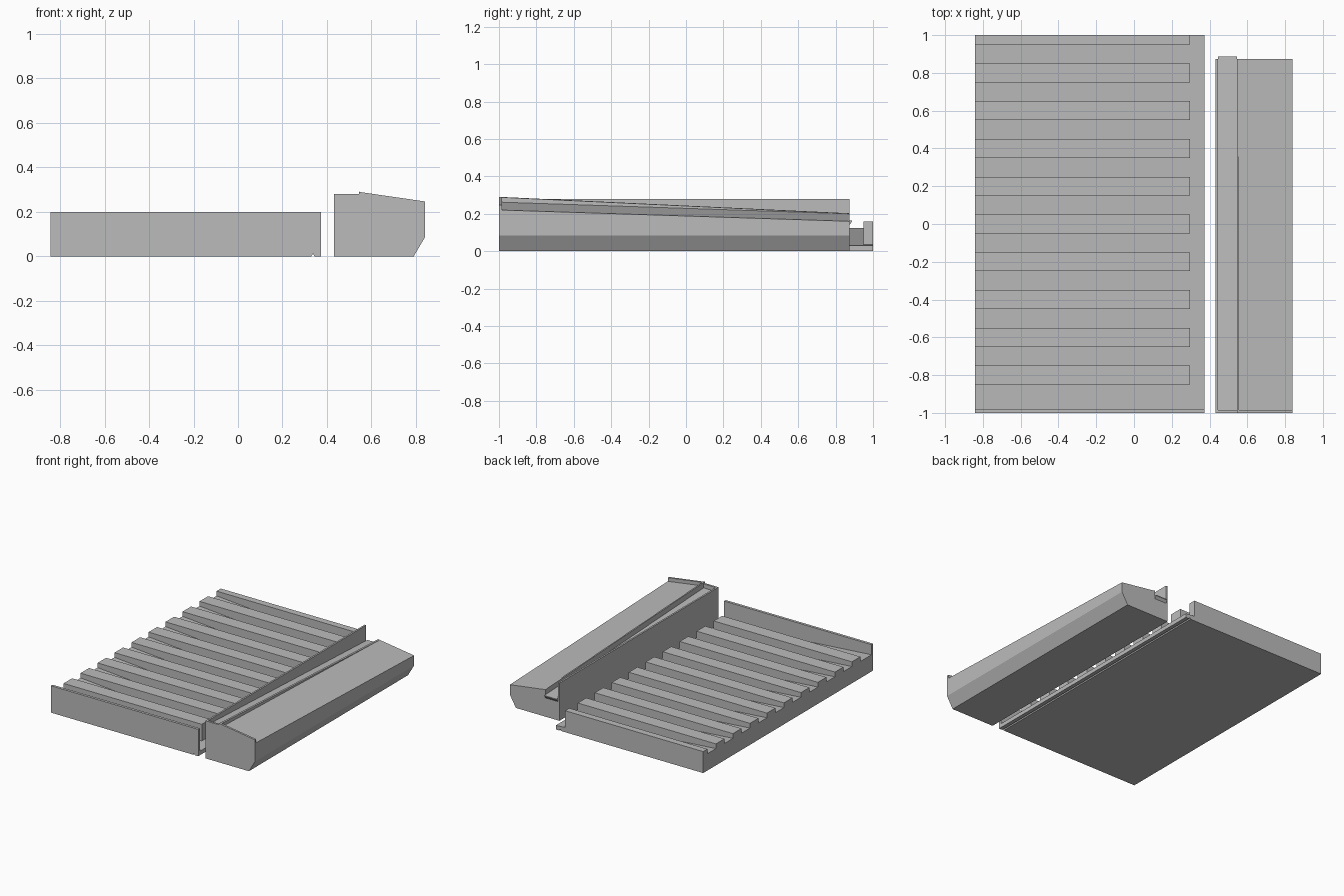
import bpy, bmesh

if "Cube" in bpy.data.objects:
    bpy.data.objects.remove(bpy.data.objects["Cube"])

grey = bpy.data.materials.new("plain_grey")
grey.diffuse_color = (0.5, 0.5, 0.5, 1)
grey.use_nodes = True
grey.node_tree.nodes["Principled BSDF"].inputs["Base Color"].default_value = grey.diffuse_color


def loft(name, y0, front, y1, back=None):
    """Solid between an (x, z) profile at y0 and a matching one at y1."""
    bm = bmesh.new()
    a = [bm.verts.new((x, y0, z)) for x, z in front]
    b = [bm.verts.new((x, y1, z)) for x, z in (back or front)]
    bm.faces.new(a)
    bm.faces.new(b[::-1])
    n = len(a)
    for i in range(n):
        j = (i + 1) % n
        bm.faces.new((a[i], b[i], b[j], a[j]))
    bmesh.ops.recalc_face_normals(bm, faces=bm.faces)
    mesh = bpy.data.meshes.new(name)
    bm.to_mesh(mesh)
    bm.free()
    mesh.materials.append(grey)
    obj = bpy.data.objects.new(name, mesh)
    bpy.context.collection.objects.link(obj)
    return obj


LEFT, EDGE, RIB_END = -0.842, 0.373, 0.297


def floor_z(x):
    """Height of the tray floor, which drains towards its right edge."""
    return 0.125 + (x - LEFT) * (0.03 - 0.125) / (EDGE - LEFT)


# Tray base, with a drip groove under its right edge
underside = [(LEFT, 0), (0.33, 0), (0.337, 0.012), (0.344, 0), (EDGE, 0)]
loft("tray_base", -0.98, underside + [(EDGE, 0.03), (LEFT, 0.125)], 1)

# Upright wall at the front of the tray
loft("tray_front_wall", -1, underside + [(EDGE, 0.2), (LEFT, 0.2)], -0.98)

# Level ribs rising from the sloping floor; the last one is half width
rib = [(LEFT, floor_z(LEFT)), (RIB_END, floor_z(RIB_END)),
       (RIB_END, 0.16), (LEFT, 0.16)]
for i in range(10):
    y = -0.8 + 0.2 * i
    loft("tray_rib", y - 0.05, rib, min(y + 0.05, 1))

# Sill body: level left wall, sunken channel, tapering lip and sloping top
bottom = [(0.432, 0), (0.79, 0), (0.84, 0.085)]
wall = [(0.445, 0.28), (0.432, 0.28)]
loft("sill_body", -0.985,
     bottom + [(0.84, 0.22), (0.557, 0.262), (0.557, 0.288), (0.545, 0.29),
               (0.545, 0.25), (0.445, 0.25)] + wall,
     0.873,
     bottom + [(0.84, 0.16), (0.557, 0.2), (0.557, 0.201), (0.545, 0.203),
               (0.545, 0.165), (0.445, 0.165)] + wall)

# End plate closing the channel at the front
loft("sill_front_plate", -1,
     bottom + [(0.84, 0.247), (0.557, 0.288), (0.545, 0.291),
               (0.545, 0.28), (0.432, 0.28)], -0.985)

# Drip spout at the back of the channel
loft("channel_spout", 0.873,
     [(0.445, 0.14), (0.545, 0.14), (0.545, 0.165), (0.445, 0.165)], 0.888,
     [(0.445, 0.158), (0.545, 0.158), (0.545, 0.164), (0.445, 0.164)])
